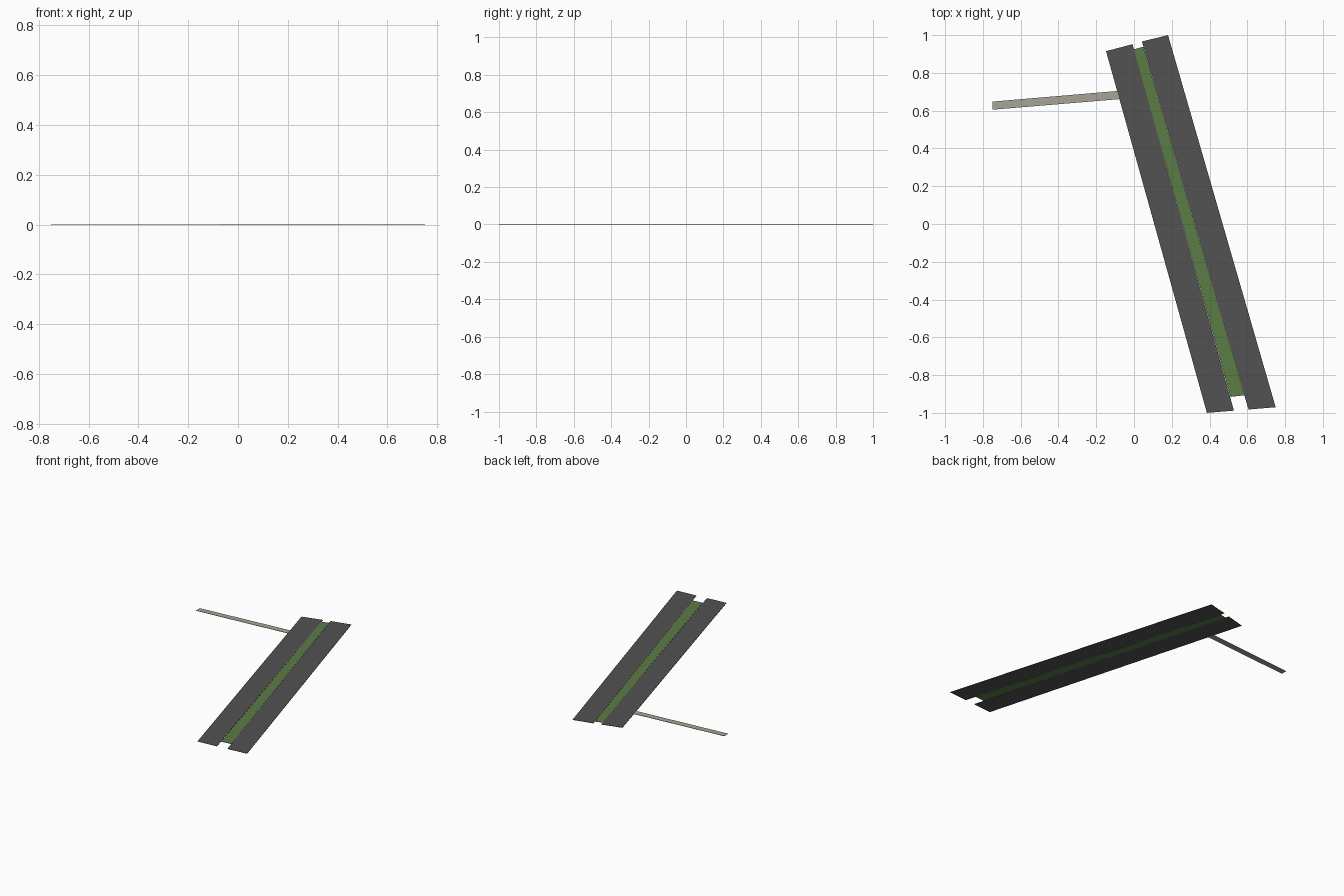
import bpy, bmesh

if "Cube" in bpy.data.objects:
    bpy.data.objects.remove(bpy.data.objects["Cube"])

THICK = 0.002  # everything is a paper-thin sheet lying on the ground


def material(name, rgb):
    m = bpy.data.materials.new(name)
    m.diffuse_color = (*rgb, 1.0)
    m.use_nodes = True
    m.node_tree.nodes["Principled BSDF"].inputs["Base Color"].default_value = m.diffuse_color
    return m


def sheet(name, outline, mat):
    """Flat slab from a counter-clockwise outline in the ground plane."""
    bm = bmesh.new()
    face = bm.faces.new([bm.verts.new((x, y, 0.0)) for x, y in outline])
    top = bmesh.ops.extrude_face_region(bm, geom=[face])["geom"]
    bmesh.ops.translate(bm, vec=(0, 0, THICK),
                        verts=[v for v in top if isinstance(v, bmesh.types.BMVert)])
    bmesh.ops.recalc_face_normals(bm, faces=bm.faces)
    me = bpy.data.meshes.new(name)
    bm.to_mesh(me)
    bm.free()
    me.materials.append(mat)
    ob = bpy.data.objects.new(name, me)
    bpy.context.collection.objects.link(ob)
    return ob


asphalt = material("dark grey asphalt", (0.085, 0.085, 0.085))
grass = material("grass green", (0.105, 0.2, 0.06))
gravel = material("pale gravel", (0.39, 0.37, 0.31))

# Two carriageways
sheet("left_carriageway",
      [(0.386, -1.0), (0.529, -0.988), (-0.008, 0.952), (-0.148, 0.915)], asphalt)
sheet("right_carriageway",
      [(0.606, -0.982), (0.75, -0.97), (0.18, 1.0), (0.042, 0.966)], asphalt)

# Grass strip between them
sheet("grass_median",
      [(0.511, -0.915), (0.584, -0.907), (0.049, 0.938), (-0.001, 0.925)], grass)

# Side footpath, its end cut along the road edge
sheet("gravel_path",
      [(-0.75, 0.605), (-0.077, 0.661), (-0.089, 0.704), (-0.75, 0.648)], gravel)
